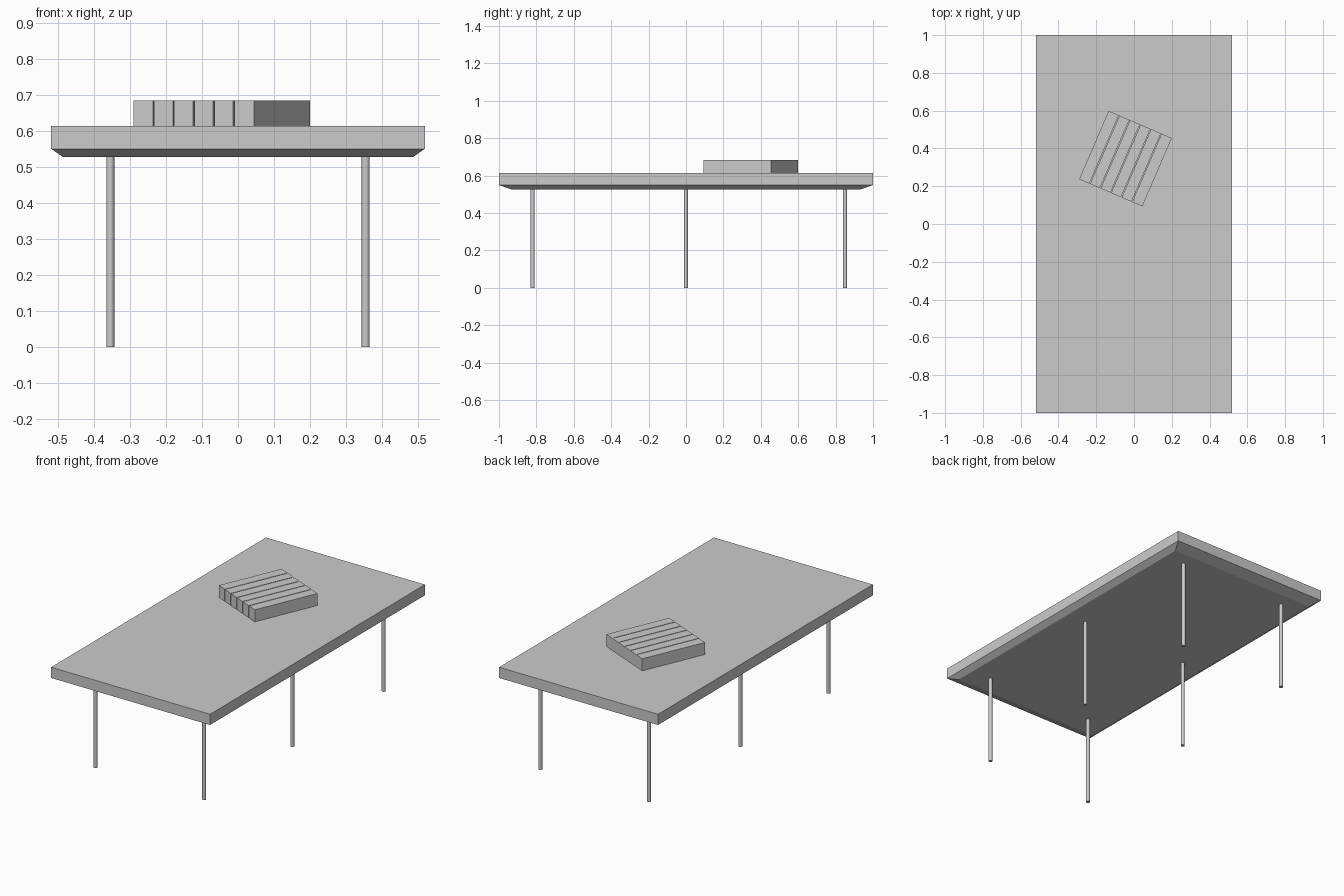
import bpy
import bmesh
import math
from mathutils import Matrix

if "Cube" in bpy.data.objects:
    bpy.data.objects.remove(bpy.data.objects["Cube"], do_unlink=True)

grey = bpy.data.materials.new("light_grey")
grey.use_nodes = True
grey.diffuse_color = (0.6, 0.6, 0.6, 1)
grey.node_tree.nodes["Principled BSDF"].inputs["Base Color"].default_value = (0.6, 0.6, 0.6, 1)

TOP_BASE, TOP_EDGE, TOP_FACE = 0.527, 0.55, 0.613


def finish(name, bm):
    """Turn a bmesh into a named grey object."""
    bmesh.ops.recalc_face_normals(bm, faces=bm.faces)
    mesh = bpy.data.meshes.new(name)
    bm.to_mesh(mesh)
    bm.free()
    mesh.materials.append(grey)
    obj = bpy.data.objects.new(name, mesh)
    bpy.context.collection.objects.link(obj)
    return obj


def extrude_up(bm, face, height):
    """Extrude a face vertically and return the new cap."""
    geom = bmesh.ops.extrude_face_region(bm, geom=[face])["geom"]
    verts = [g for g in geom if isinstance(g, bmesh.types.BMVert)]
    bmesh.ops.translate(bm, verts=verts, vec=(0, 0, height))
    return next(g for g in geom if isinstance(g, bmesh.types.BMFace))


# Table top: slab whose underside tapers in proportionally
def make_table_top():
    bm = bmesh.new()
    sx, sy, taper = 0.518, 1.0, 0.936
    corners = [(-sx, -sy), (sx, -sy), (sx, sy), (-sx, sy)]
    rings = [[bm.verts.new((x * s, y * s, z)) for x, y in corners]
             for s, z in ((taper, TOP_BASE), (1, TOP_EDGE), (1, TOP_FACE))]
    for low, high in zip(rings, rings[1:]):
        for i in range(4):
            j = (i + 1) % 4
            bm.faces.new((low[i], low[j], high[j], high[i]))
    bm.faces.new(rings[0])
    bm.faces.new(rings[-1])
    finish("table_top", bm)


# Legs: three pairs of thin round posts
def make_leg(name, x, y):
    bm = bmesh.new()
    bmesh.ops.create_cone(bm, cap_ends=True, segments=16, radius1=0.011,
                          radius2=0.011, depth=TOP_BASE,
                          matrix=Matrix.Translation((x, y, TOP_BASE / 2)))
    leg = finish(name, bm)
    bpy.ops.object.select_all(action="DESELECT")
    leg.select_set(True)
    bpy.context.view_layer.objects.active = leg
    bpy.ops.object.shade_smooth_by_angle(angle=math.radians(40))


# Slatted block: comb outline with slots open at the front, closed at the back
def make_slatted_block():
    bm = bmesh.new()
    width, depth, slats, gap, back = 0.364, 0.394, 6, 0.004, 0.006
    step = width / slats
    front, rear = -depth / 2, depth / 2
    outline = [(-width / 2, front)]
    for i in range(1, slats):
        x = -width / 2 + i * step
        outline += [(x - gap / 2, front), (x - gap / 2, rear - back),
                    (x + gap / 2, rear - back), (x + gap / 2, front)]
    outline += [(width / 2, front), (width / 2, rear), (-width / 2, rear)]
    base = bm.faces.new([bm.verts.new((x, y, 0)) for x, y in outline])
    extrude_up(bm, base, 0.071)
    block = finish("slatted_block", bm)
    block.location = (-0.045, 0.346, TOP_FACE)
    block.rotation_euler.z = math.radians(-23.3)


make_table_top()
for side, x in (("right", -0.354), ("left", 0.354)):
    for place, y in (("front", -0.82), ("middle", 0.0), ("back", 0.85)):
        make_leg(f"{place}_{side}_leg", x, y)
make_slatted_block()
